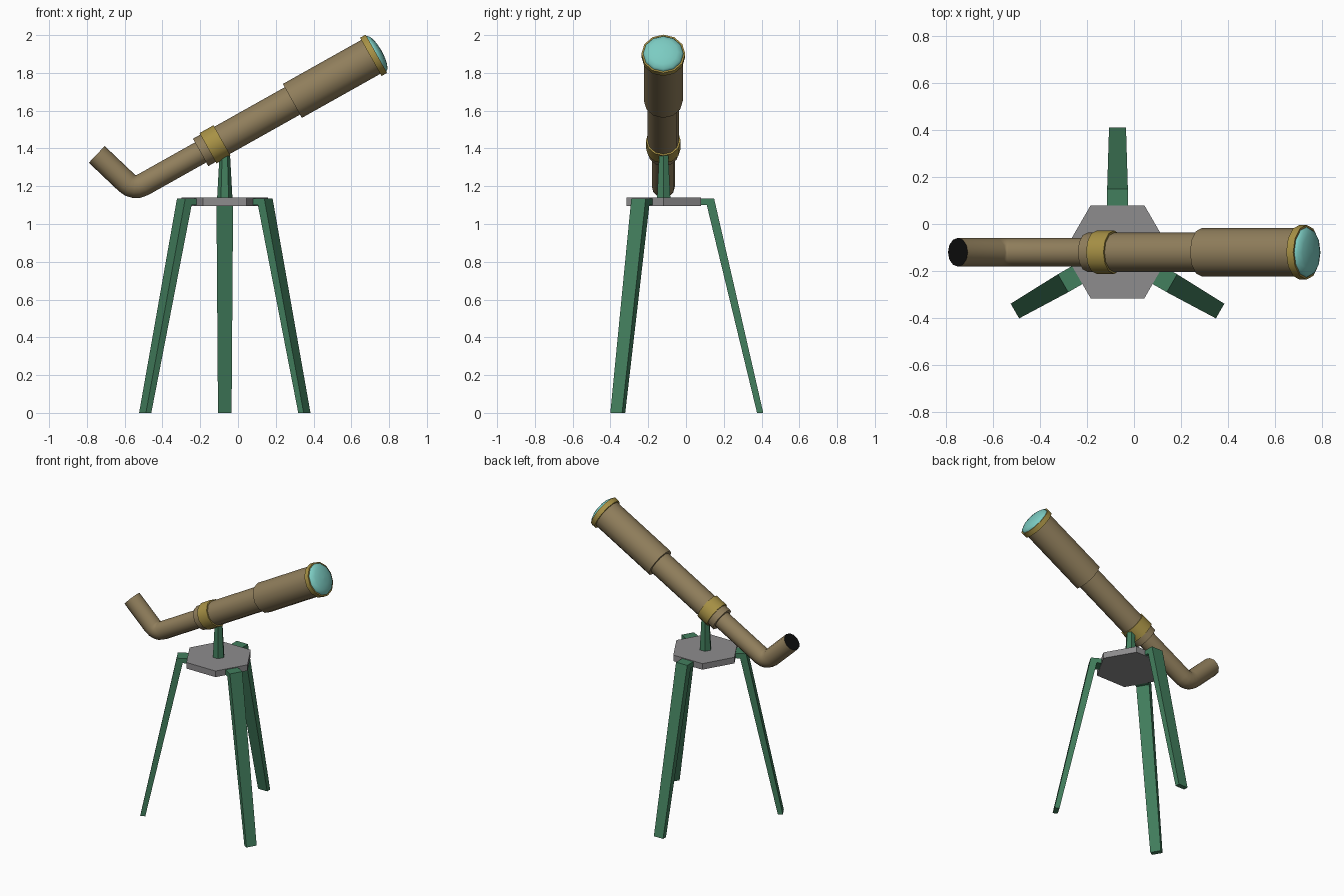
import bpy, bmesh, math
from mathutils import Vector

if "Cube" in bpy.data.objects:
    bpy.data.objects.remove(bpy.data.objects["Cube"])

CX, CY = -0.07, -0.118          # tripod axis


def material(name, rgb):
    m = bpy.data.materials.new(name)
    m.diffuse_color = (*rgb, 1)
    m.use_nodes = True
    m.node_tree.nodes["Principled BSDF"].inputs["Base Color"].default_value = m.diffuse_color
    return m


BROWN = material("brown", (0.28, 0.21, 0.107))
BRASS = material("brass", (0.39, 0.285, 0.06))
GREEN = material("green", (0.055, 0.21, 0.11))
GREY = material("grey", (0.27, 0.265, 0.27))
TEAL = material("teal", (0.20, 0.60, 0.54))
BLACK = material("black", (0.004, 0.004, 0.004))


def finish(name, bm, *mats, smooth=None):
    bmesh.ops.recalc_face_normals(bm, faces=bm.faces)
    me = bpy.data.meshes.new(name)
    bm.to_mesh(me)
    bm.free()
    ob = bpy.data.objects.new(name, me)
    bpy.context.collection.objects.link(ob)
    for m in mats:
        me.materials.append(m)
    if smooth:
        bpy.ops.object.select_all(action='DESELECT')
        ob.select_set(True)
        bpy.context.view_layer.objects.active = ob
        bpy.ops.object.shade_smooth_by_angle(angle=math.radians(smooth))
    return ob


def sweep(name, stations, *mats, sides=12, smooth=40, side=Vector((0, 1, 0)), end_mat=0):
    """Skin rings given as (centre, direction, radius); both ends capped."""
    bm = bmesh.new()
    rings = []
    for c, d, r in stations:
        up = d.cross(side)
        rings.append([bm.verts.new(c + r * (math.cos(a) * side + math.sin(a) * up))
                      for a in (2 * math.pi * i / sides for i in range(sides))])
    for a, b in zip(rings, rings[1:]):
        for i in range(sides):
            j = (i + 1) % sides
            bm.faces.new((a[i], a[j], b[j], b[i]))
    bm.faces.new(rings[0])
    bm.faces.new(rings[-1]).material_index = end_mat
    return finish(name, bm, *mats, smooth=smooth)


# Tripod head and post: hexagonal prisms
Z, X = Vector((0, 0, 1)), Vector((1, 0, 0))


def hex_prism(name, z0, r0, z1, r1, mat):
    sweep(name, [(Vector((CX, CY, z0)), Z, r0), (Vector((CX, CY, z1)), Z, r1)],
          mat, sides=6, smooth=None, side=X)


hex_prism("tripod_plate", 1.096, 0.228, 1.139, 0.228, GREY)
hex_prism("post", 1.13, 0.041, 1.40, 0.026, GREEN)


# Legs: a bent bar profile, narrowing toward the foot
def leg(name, angle, foot):
    a = math.radians(angle)
    out, across = Vector((math.cos(a), math.sin(a), 0)), Vector((-math.sin(a), math.cos(a), 0))
    profile = [(0.15, 1.134, 0.044), (0.267, 1.134, 0.044), (foot, 0, 0.036),
               (foot - 0.033, 0, 0.036), (0.228, 1.1, 0.044), (0.15, 1.1, 0.044)]
    bm = bmesh.new()
    L, R = [[bm.verts.new(Vector((CX, CY, z)) + out * r + across * w * s)
             for r, z, w in profile] for s in (-1, 1)]
    bm.faces.new(L)
    bm.faces.new(R)
    for i in range(6):
        j = (i + 1) % 6
        bm.faces.new((L[i], L[j], R[j], R[i]))
    finish(name, bm, GREEN)


leg("back_leg", 90, 0.527)
leg("left_leg", 210, 0.503)
leg("right_leg", 330, 0.503)

# Telescope, laid out along a tilted axis
TILT = math.radians(29.3)
U = Vector((math.cos(TILT), 0, math.sin(TILT)))
P0 = Vector((-0.198, -0.12, 1.379))


def tube(name, profile, mat, **kw):
    sweep(name, [(P0 + U * t, U, r) for t, r in profile], mat, **kw)


tube("main_tube", [(0, 0.083), (0.60, 0.083)], BROWN)
tube("clamp_ring", [(0.045, 0.092), (0.13, 0.092)], BRASS)
tube("front_barrel", [(0.557, 0.103), (1.05, 0.103)], BROWN)
tube("lens_rim", [(1.033, 0.116), (1.067, 0.116)], BRASS)

# Domed lens
dome = [(1.067 + 0.032 * math.sin(a), 0.107 * math.cos(a))
        for a in (math.radians(d) for d in (0, 22, 45, 67, 89))]
tube("lens", [(1.06, 0.107)] + dome, TEAL, smooth=50)

# Eyepiece: narrow tube bent upward, with a black end
end = math.radians(180 - 43.5)                  # heading of the eyepiece
start = math.radians(180 + 29.3)                # heading of the tube
turn, bend = start - end, 0.07
corner = P0 - U * 0.404
head = lambda a: Vector((math.cos(a), 0, math.sin(a)))
p = corner - head(start) * bend * math.tan(turn / 2)
pivot = p + bend * head(start - math.pi / 2)
path = [(P0 + U * 0.02, head(start), 0.061)]
for k in range(5):
    a = start - turn * k / 4
    path.append((pivot - bend * head(a - math.pi / 2), head(a), 0.061))
path.append((corner + head(end) * 0.272, head(end), 0.061))
sweep("eyepiece", path, BROWN, BLACK, end_mat=1)
